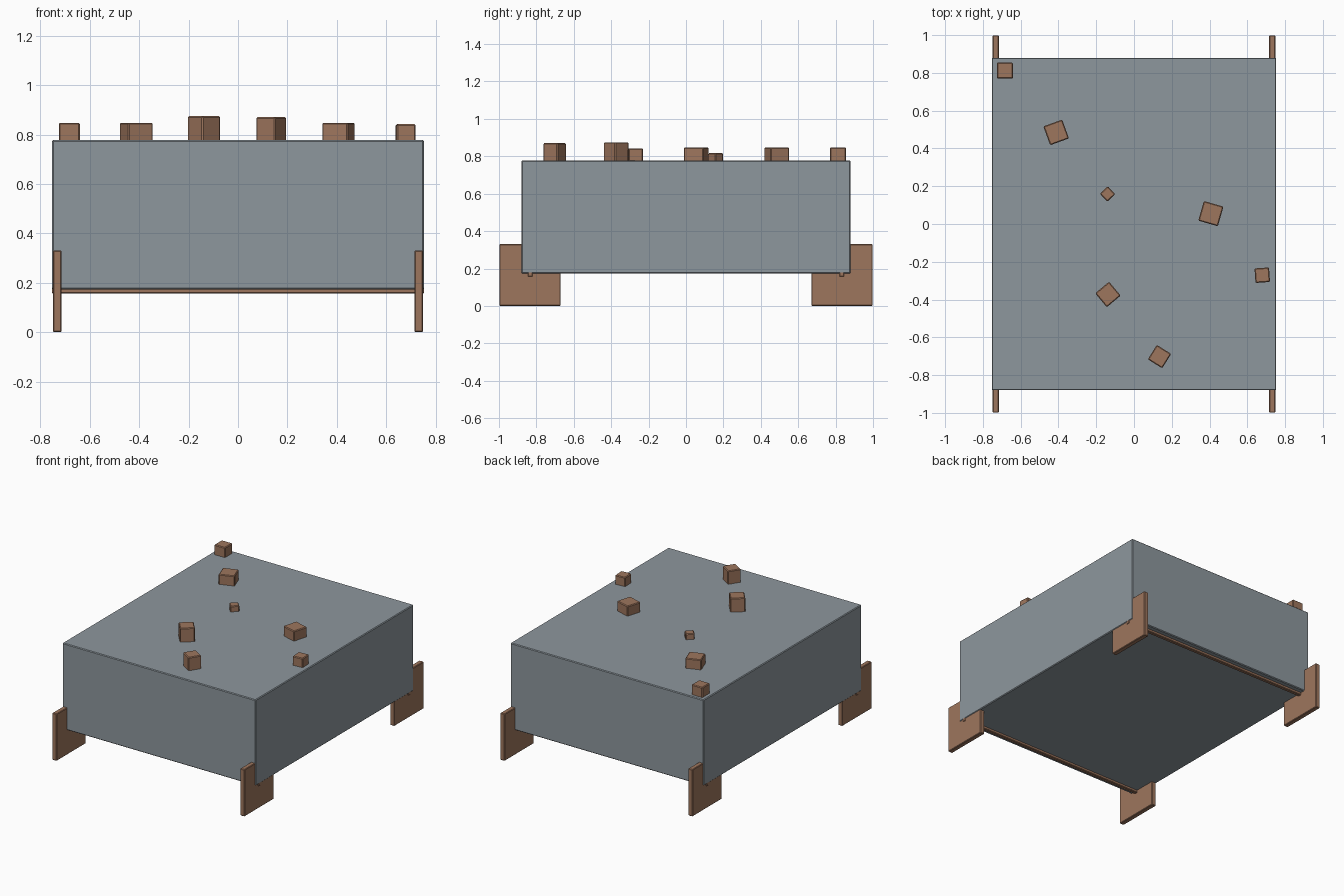
import bpy, bmesh
from math import radians

if "Cube" in bpy.data.objects:
    bpy.data.objects.remove(bpy.data.objects["Cube"])


def material(name, color):
    m = bpy.data.materials.new(name)
    m.diffuse_color = (*color, 1)
    m.use_nodes = True
    m.node_tree.nodes["Principled BSDF"].inputs["Base Color"].default_value = m.diffuse_color
    return m


SLATE = material("slate", (0.27, 0.31, 0.34))
WOOD = material("wood", (0.34, 0.18, 0.11))


def box(name, lo, hi, mat, bevel=0.006, rot=0):
    """Chamfered box between two corners, turned about its own vertical axis."""
    bm = bmesh.new()
    bmesh.ops.create_cube(bm, size=1)
    bmesh.ops.scale(bm, verts=bm.verts, vec=[b - a for a, b in zip(lo, hi)])
    bmesh.ops.bevel(bm, geom=bm.edges[:], offset=bevel, segments=1,
                    profile=0.5, affect='EDGES')
    mesh = bpy.data.meshes.new(name)
    bm.to_mesh(mesh)
    bm.free()
    mesh.materials.append(mat)
    obj = bpy.data.objects.new(name, mesh)
    obj.location = [(a + b) / 2 for a, b in zip(lo, hi)]
    obj.rotation_euler.z = radians(rot)
    bpy.context.collection.objects.link(obj)
    return obj


# Main block
TOP = 0.778
box("body", (-0.753, -0.88, 0.173), (0.753, 0.88, TOP), SLATE, 0.005)

# Corner plates serving as feet, and the cross rails under the body
for sy, end in ((-1, "front"), (1, "back")):
    y0, y1 = sorted((sy * 0.67, sy * 0.998))
    for sx, side in ((-1, "left"), (1, "right")):
        x0, x1 = sorted((sx * 0.715, sx * 0.749))
        box(f"{end}_{side}_foot", (x0, y0, 0), (x1, y1, 0.331), WOOD, 0.004)
    yc = sy * 0.833
    box(f"{end}_rail", (-0.753, yc - 0.013, 0.156), (0.753, yc + 0.013, 0.182),
        WOOD, 0.004)

# Loose blocks on the top: x, y, width, top height, turn in degrees
blocks = [
    (-0.683, 0.812, 0.085, 0.848, 0),
    (-0.412, 0.485, 0.106, 0.848, 20),
    (-0.140, 0.159, 0.058, 0.818, 43),
    (0.407, 0.055, 0.108, 0.848, -16),
    (0.679, -0.271, 0.077, 0.842, 4),
    (-0.138, -0.373, 0.096, 0.875, 40),
    (0.135, -0.702, 0.090, 0.871, -32),
]
for i, (x, y, w, top, turn) in enumerate(blocks, 1):
    h = w / 2
    box(f"top_block_{i}", (x - h, y - h, TOP - 0.008), (x + h, y + h, top),
        WOOD, 0.005, turn)
